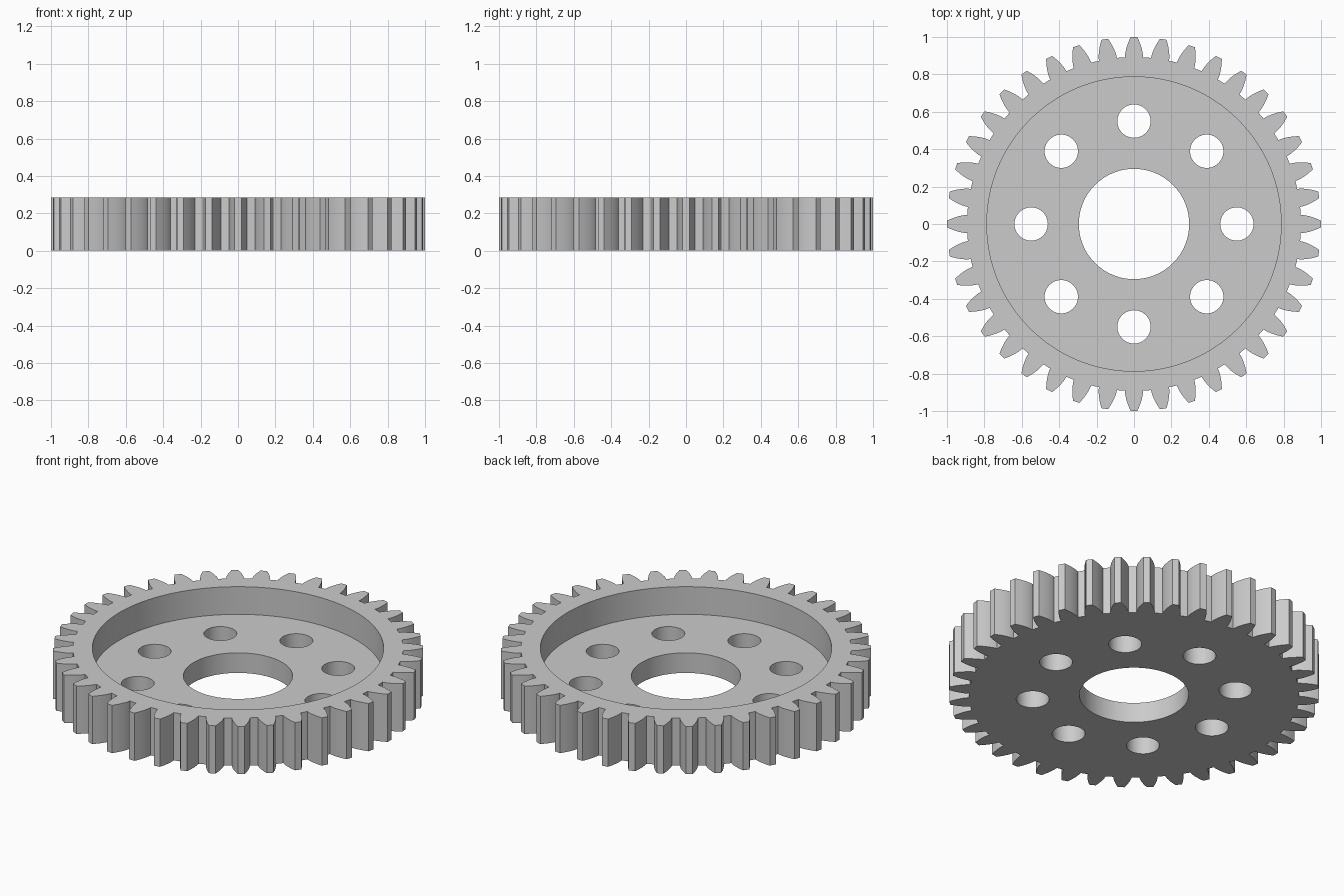
import bpy, bmesh
from math import pi, sin, cos, tan, acos, radians, sqrt

if "Cube" in bpy.data.objects:
    bpy.data.objects.remove(bpy.data.objects["Cube"], do_unlink=True)

TEETH = 40
HEIGHT = 0.285
FLOOR = 0.12
TIP = 1.0
MODULE = 2 * TIP / (TEETH + 2)
PITCH = TIP - MODULE
ROOT = TIP - 2.25 * MODULE
PRESSURE = radians(20)
BASE = PITCH * cos(PRESSURE)


def involute(radius):
    a = acos(min(1, BASE / radius))
    return tan(a) - a


def half_angle(radius):
    return pi / (2 * TEETH) + involute(PITCH) - involute(radius)


def gear_outline():
    # Flank samples bunch up near the base, where the involute bends most
    steps = 6
    radii = [BASE + (TIP - BASE) * (i / steps) ** 2 for i in range(steps + 1)]
    flank = [(ROOT, half_angle(BASE))] + [(r, half_angle(r)) for r in radii]
    tooth = [(r, -a) for r, a in flank] + [(r, a) for r, a in reversed(flank)]
    return [(r * cos(a + c), r * sin(a + c))
            for c in (2 * pi * t / TEETH for t in range(TEETH)) for r, a in tooth]


def circle(radius, sides, x=0, y=0):
    return [(x + radius * cos(2 * pi * i / sides), y + radius * sin(2 * pi * i / sides))
            for i in range(sides)]


def prism(name, outline, low, high):
    bm = bmesh.new()
    face = bm.faces.new([bm.verts.new((x, y, low)) for x, y in outline])
    top = bmesh.ops.extrude_face_region(bm, geom=[face])["geom"]
    bmesh.ops.translate(bm, vec=(0, 0, high - low),
                        verts=[g for g in top if isinstance(g, bmesh.types.BMVert)])
    bmesh.ops.recalc_face_normals(bm, faces=bm.faces)
    mesh = bpy.data.meshes.new(name)
    bm.to_mesh(mesh)
    bm.free()
    ob = bpy.data.objects.new(name, mesh)
    bpy.context.collection.objects.link(ob)
    return ob


# Toothed disc
gear = prism("gear_wheel", gear_outline(), 0, HEIGHT)

# Cutters: dished recess, centre bore and ring of lightening holes
cutters = [prism("recess_cutter", circle(0.787, 128), FLOOR, HEIGHT + 0.1),
           prism("bore_cutter", circle(0.295, 96), -0.1, HEIGHT + 0.1)]
for i in range(8):
    a = i * pi / 4
    cutters.append(prism("hole_cutter", circle(0.089, 48, 0.55 * cos(a), 0.55 * sin(a)),
                         -0.1, HEIGHT + 0.1))

bpy.ops.object.select_all(action="DESELECT")
gear.select_set(True)
bpy.context.view_layer.objects.active = gear
for cutter in cutters:
    cutter.hide_render = True
    mod = gear.modifiers.new("cut", "BOOLEAN")
    mod.operation = "DIFFERENCE"
    mod.solver = "EXACT"
    mod.object = cutter
    bpy.ops.object.modifier_apply(modifier=mod.name)
    bpy.data.objects.remove(cutter, do_unlink=True)

# Plain grey metal
grey = bpy.data.materials.new("grey_metal")
grey.use_nodes = True
colour = (0.6, 0.6, 0.6, 1)
grey.diffuse_color = colour
grey.node_tree.nodes["Principled BSDF"].inputs["Base Color"].default_value = colour
gear.data.materials.clear()
gear.data.materials.append(grey)
bpy.ops.object.shade_smooth_by_angle(angle=radians(25))
